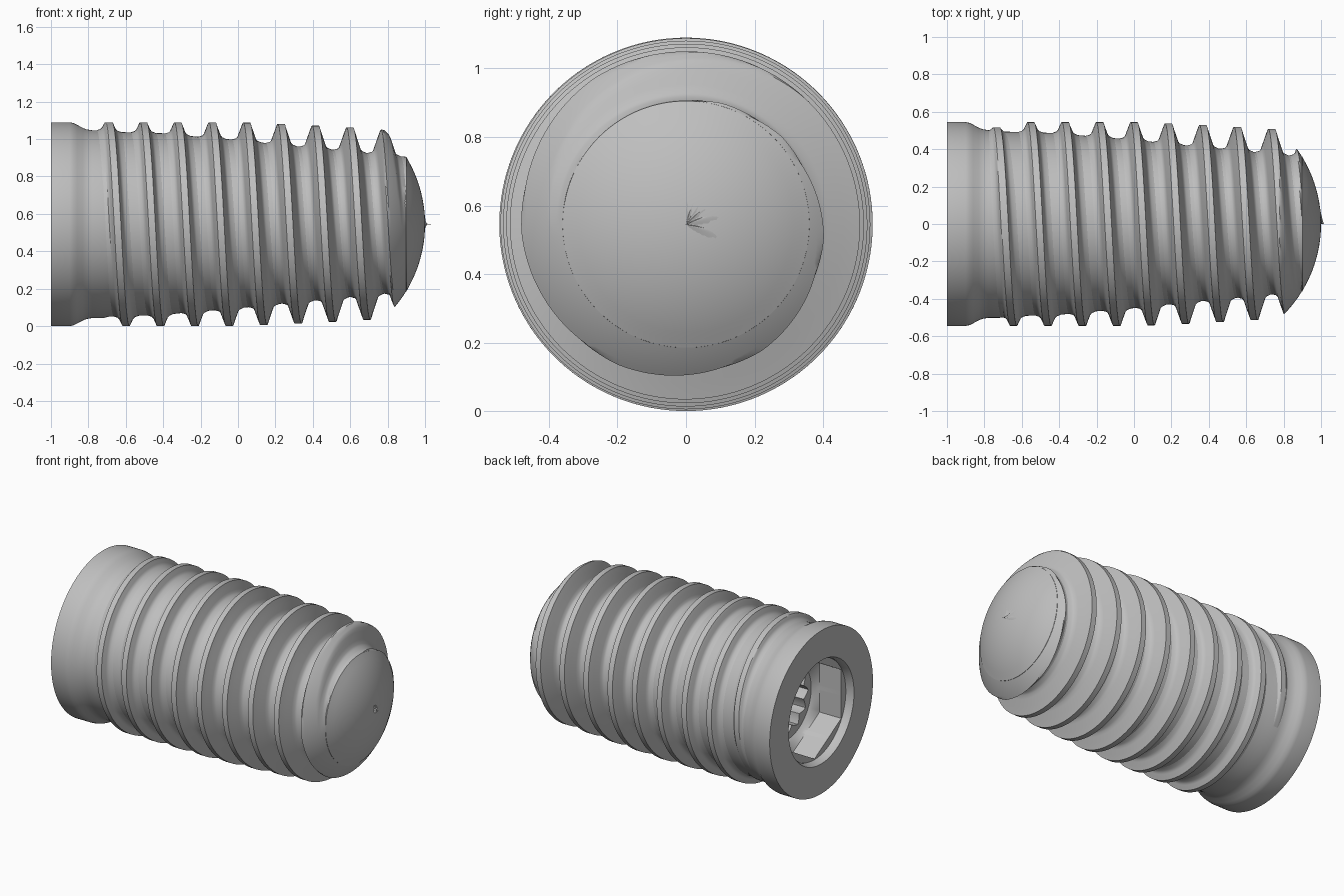
import bpy, bmesh
from math import sin, cos, pi, sqrt

if "Cube" in bpy.data.objects:
    bpy.data.objects.remove(bpy.data.objects["Cube"], do_unlink=True)

AXIS_Z = 0.545      # height of the long axis
SEG = 192           # steps around one turn
PITCH = 0.184
DOME_R = 0.69

metal = bpy.data.materials.new("grey metal")
metal.use_nodes = True
grey = (0.52, 0.52, 0.52, 1)
metal.diffuse_color = grey
metal.node_tree.nodes["Principled BSDF"].inputs["Base Color"].default_value = grey

# Outer profile of the head and tapered core: (x, radius)
CORE = [(-1, .545), (-.9, .545), (-.88, .541), (-.86, .531), (-.83, .515),
        (-.81, .507), (-.78, .502), (-.72, .502), (-.69, .494), (-.4, .486),
        (-.3, .475), (0, .45), (.3, .418), (.6, .39), (.9, .36)]


def core(x):
    for (xa, ra), (xb, rb) in zip(CORE, CORE[1:]):
        if x <= xb:
            return ra + (rb - ra) * (x - xa) / (xb - xa)
    return CORE[-1][1]


def dome(x):
    s = min(DOME_R, max(0, 1 - x))
    return sqrt(2 * DOME_R * s - s * s)


def polar(x, r, a):
    return (x, -r * sin(a), AXIS_Z + r * cos(a))


def skin(name, rings, closed):
    """Join rows of points with quads and shade by angle."""
    bm = bmesh.new()
    rows = [[bm.verts.new(p) for p in ring] for ring in rings]
    n = len(rows[0])
    for a, b in zip(rows, rows[1:]):
        for i in range(n if closed else n - 1):
            j = (i + 1) % n
            bm.faces.new((a[i], a[j], b[j], b[i]))
    bmesh.ops.remove_doubles(bm, verts=bm.verts, dist=1e-5)
    bmesh.ops.recalc_face_normals(bm, faces=bm.faces)
    mesh = bpy.data.meshes.new(name)
    bm.to_mesh(mesh)
    bm.free()
    mesh.materials.append(metal)
    ob = bpy.data.objects.new(name, mesh)
    bpy.context.collection.objects.link(ob)
    bpy.ops.object.select_all(action='DESELECT')
    ob.select_set(True)
    bpy.context.view_layer.objects.active = ob
    bpy.ops.object.shade_smooth_by_angle(angle=pi / 6)


# Cross-section shapes, as a factor on the radius
def circle(a):
    return 1


def hexagon(a):
    return cos(pi / 6) / cos(a % (pi / 3) - pi / 6)


def star(a):
    t = (a * 12 / (2 * pi)) % 1
    return 0.8 + 0.4 * abs(t - 0.5)


# Body: dome, core, head, then the drive socket in the head
sections = [(1 - DOME_R * (1 - cos(k * .0365)), DOME_R * sin(k * .0365), circle)
            for k in range(15)]
sections += [(x, r, circle) for x, r in reversed(CORE)]
sections += [(-1, .345, circle), (-.97, .33, circle), (-.95, .33, circle),
             (-.95, .325, hexagon), (-.79, .325, hexagon),
             (-.77, .27, circle), (-.75, .25, circle), (-.75, .22, star),
             (-.45, .22, star), (-.45, .15, circle), (-.4, 0, circle)]
angles = [2 * pi * i / SEG for i in range(SEG)]
skin("threaded_body",
     [[polar(x, r * shape(a), a) for a in angles] for x, r, shape in sections], True)


# Thread: trapezoid ridge with root fillets, trimmed by the dome
def thread_row(turn):
    x0 = -.69 + PITCH * turn
    crest = .545 if x0 < 0 else .545 - .034 * x0 - .022 * x0 * x0
    fade = min(1, max(0, (turn + .4) / .35))
    h = crest - core(x0)
    w = .02 + .27 * h
    half = [(w + .045, -.006), (w + .027, .002), (w + .01, .008), (w, .018)]
    half += [(w + (.018 - w) * k / 5, .018 + (h - .018) * k / 5) for k in range(1, 6)]
    half += [(.009, h)]
    pts = [(-d, e) for d, e in half] + [(0, h)] + [(d, e) for d, e in reversed(half)]
    row = []
    for d, e in pts:
        x = x0 + d
        base = core(x0) if abs(d) < .019 else core(x)    # flat crest
        r = base + (e + .008) * fade - .008
        row.append(polar(x, min(r, dome(x) - .001), 2 * pi * turn))
    return row


steps = 128
skin("helical_thread",
     [thread_row(i / steps) for i in range(int(-.42 * steps), int(9.0 * steps))], False)
